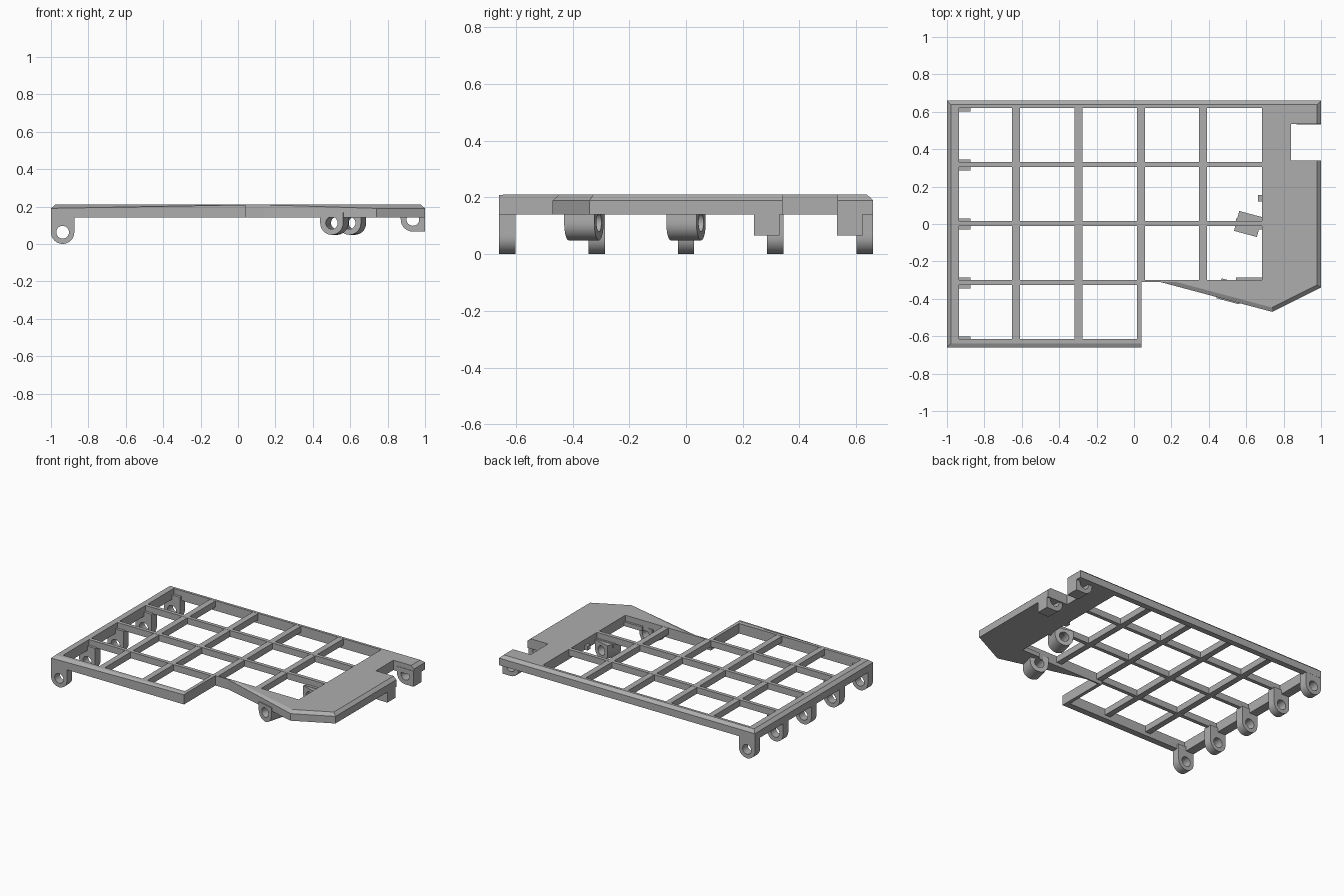
import bpy, bmesh, math
from mathutils import Vector, Matrix

cube = bpy.data.objects.get("Cube")
if cube:
    bpy.data.objects.remove(cube)

grey = bpy.data.materials.new("plain grey")
grey.use_nodes = True
GREY = (0.42, 0.42, 0.42, 1)
grey.diffuse_color = GREY
grey.node_tree.nodes["Principled BSDF"].inputs["Base Color"].default_value = GREY

BOTTOM, SHOULDER, TOP = 0.14, 0.19, 0.21
BAR_BOTTOM = 0.165
BEVEL = 0.022


def finish(bm, name):
    bmesh.ops.recalc_face_normals(bm, faces=bm.faces)
    mesh = bpy.data.meshes.new(name)
    bm.to_mesh(mesh)
    bm.free()
    mesh.materials.append(grey)
    ob = bpy.data.objects.new(name, mesh)
    bpy.context.collection.objects.link(ob)
    return ob


def stack(name, rings):
    """Closed solid skinned through rings of equal point count."""
    bm = bmesh.new()
    rows = [[bm.verts.new(p) for p in ring] for ring in rings]
    for a, b in zip(rows, rows[1:]):
        for i in range(len(a)):
            j = (i + 1) % len(a)
            bm.faces.new((a[i], a[j], b[j], b[i]))
    bm.faces.new(rows[0])
    bm.faces.new(rows[-1])
    return finish(bm, name)


def box(name, x0, x1, y0, y1, z0, z1):
    corners = [(x0, y0), (x1, y0), (x1, y1), (x0, y1)]
    return stack(name, [[(x, y, z) for x, y in corners] for z in (z0, z1)])


def lug(name, x, y, z, radius, hole, rise, depth, turn=0.0, square=False):
    """Pierced hinge lug: round below, straight sides above the pin."""
    angles = [2 * math.pi * i / 32 for i in range(32)]
    corner = math.atan2(rise, radius)
    angles = sorted(set(angles + [corner, math.pi - corner]))
    bm = bmesh.new()
    loops = []
    for a in angles:
        c, s = math.cos(a), math.sin(a)
        reach = radius
        if s > 1e-6:
            reach = min(radius / max(abs(c), 1e-6), rise / s)
        elif square and c > 0:
            reach = radius / max(abs(c), abs(s))
        loops.append([bm.verts.new((r * c, d, r * s))
                      for r, d in ((hole, -depth / 2), (reach, -depth / 2),
                                   (reach, depth / 2), (hole, depth / 2))])
    for i, a in enumerate(loops):
        b = loops[(i + 1) % len(loops)]
        for k in range(4):
            m = (k + 1) % 4
            bm.faces.new((a[k], b[k], b[m], a[m]))
    move = Matrix.Translation((x, y, z)) @ Matrix.Rotation(turn, 4, "Z")
    bmesh.ops.transform(bm, matrix=move, verts=bm.verts)
    ob = finish(bm, name)
    bpy.ops.object.select_all(action="DESELECT")
    bpy.context.view_layer.objects.active = ob
    ob.select_set(True)
    bpy.ops.object.shade_smooth_by_angle(angle=math.radians(30))
    return ob


# Outline points, each with whether the edge that follows is chamfered
outline = [(-1, -.66, 1), (.04, -.66, 0), (.04, -.31, 0), (.14, -.31, 1),
           (.74, -.47, 1), (1, -.34, 1), (1, .34, 0), (.84, .34, 0),
           (.84, .535, 0), (1, .535, 1), (1, .66, 1), (-1, .66, 1)]
FADING = (1, 3)     # corners where the chamfer runs out to nothing


def inset(i):
    p = Vector(outline[i][:2])
    before = (p - Vector(outline[i - 1][:2])).normalized()
    after = (Vector(outline[(i + 1) % len(outline)][:2]) - p).normalized()
    d1, d2 = BEVEL * outline[i - 1][2], BEVEL * outline[i][2]
    cross = before.x * after.y - before.y * after.x
    q = p + (after * d1 - before * d2) / cross
    return (q.x, q.y, TOP)


# Frame and side panel in one plate
frame = stack("frame_and_panel", [
    [(x, y, BOTTOM) for x, y, _ in outline],
    [(x, y, TOP - 0.001 if i in FADING else SHOULDER) for i, (x, y, _) in enumerate(outline)],
    [inset(i) for i in range(len(outline))]])

# L-shaped opening
opening = [(-.936, -.615), (.016, -.615), (.016, -.3), (.684, -.3),
           (.684, .62), (-.936, .62)]
cutter = stack("opening_cutter", [[(x, y, z) for x, y in opening] for z in (0, .4)])
cutter.hide_render = True
cut = frame.modifiers.new("opening", "BOOLEAN")
cut.object = cutter
cut.operation = "DIFFERENCE"
cut.solver = "EXACT"
bpy.context.view_layer.objects.active = frame
bpy.ops.object.modifier_apply(modifier=cut.name)
bpy.data.objects.remove(cutter)

# Grid bars
for i, x in enumerate((-.631, -.297, .037, .369)):
    front = -.62 if i < 2 else -.305
    box(f"cross_bar_{i + 1}", x - .021, x + .021, front, .63, BAR_BOTTOM, TOP - .001)
for i, (y, right) in enumerate(((.318, .69), (.003, .69), (-.313, .03))):
    box(f"long_bar_{i + 1}", -.94, right, y - .013, y + .013, BAR_BOTTOM, TOP)

# Row of hinge lugs along the right-hand side
for i, y in enumerate((-.63, -.315, 0, .315, .63)):
    lug(f"side_lug_{i + 1}", -.9375, y, .0625, .0625, .034, .108, .058)

# Tilted lugs beneath the panel
for name, x, y in (("front_tilted_lug", .515, -.36), ("middle_tilted_lug", .61, 0)):
    lug(name, x, y, .112, .0635, .033, .055, .11, math.radians(-15))
box("middle_lug_support", .545, .69, -.03, .03, BOTTOM, .17)
box("front_lug_support", .545, .69, -.31, -.285, BOTTOM, .17)
box("panel_tab", .662, .69, .12, .155, BOTTOM, .17)

# Square-backed lugs either side of the notch
for name, y in (("notch_front_lug", .285), ("notch_back_lug", .577)):
    lug(name, .935, y, .131, .065, .034, .045, .09, square=True)
